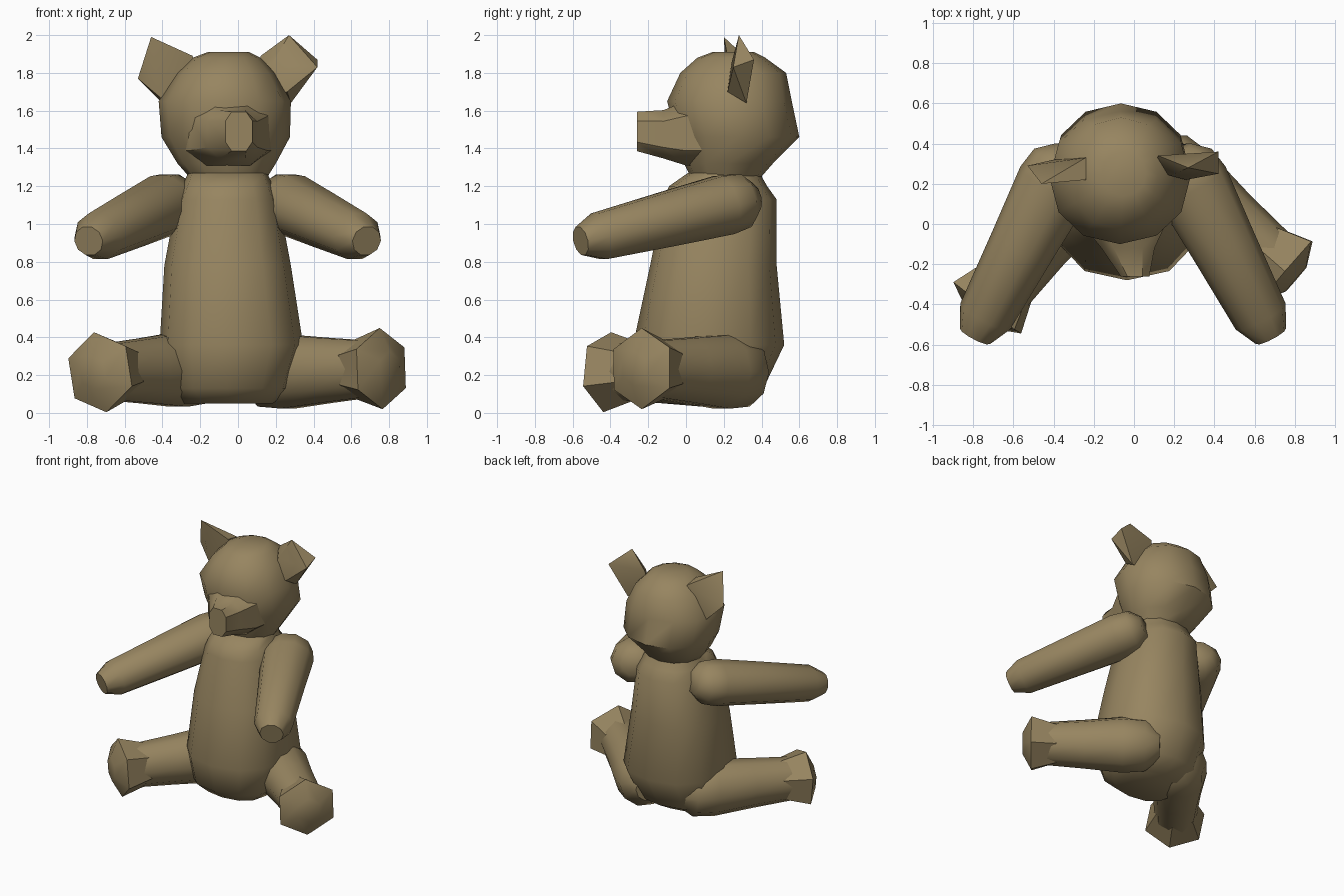
import bpy, bmesh, math
from mathutils import Vector

if "Cube" in bpy.data.objects:
    bpy.data.objects.remove(bpy.data.objects["Cube"])

fur = bpy.data.materials.new("brown fur")
fur.diffuse_color = (0.31, 0.235, 0.118, 1)
fur.use_nodes = True
fur.node_tree.nodes["Principled BSDF"].inputs["Base Color"].default_value = fur.diffuse_color


def finish(name, bm, angle):
    bmesh.ops.recalc_face_normals(bm, faces=bm.faces)
    me = bpy.data.meshes.new(name)
    bm.to_mesh(me)
    bm.free()
    me.materials.append(fur)
    ob = bpy.data.objects.new(name, me)
    bpy.context.collection.objects.link(ob)
    bpy.ops.object.select_all(action='DESELECT')
    ob.select_set(True)
    bpy.context.view_layer.objects.active = ob
    bpy.ops.object.shade_smooth_by_angle(angle=math.radians(angle))
    return ob


def ring(c, u, v, ru, rv, n, power=1.0, phase=0.0):
    """Points of a (super)ellipse around c in the plane of u and v."""
    pts = []
    for i in range(n):
        a = phase + 2 * math.pi * i / n
        x, y = math.cos(a), math.sin(a)
        x = math.copysign(abs(x) ** power, x)
        y = math.copysign(abs(y) ** power, y)
        pts.append(Vector(c) + Vector(u) * (ru * x) + Vector(v) * (rv * y))
    return pts


def loft(name, rings, angle=50):
    bm = bmesh.new()
    rows = [[bm.verts.new(p) for p in r] for r in rings]
    n = len(rows[0])
    for a, b in zip(rows, rows[1:]):
        for i in range(n):
            j = (i + 1) % n
            bm.faces.new((a[i], a[j], b[j], b[i]))
    bm.faces.new(rows[0])
    bm.faces.new(rows[-1])
    return finish(name, bm, angle)


def stack(name, levels, power):
    """Vertical loft; each level is z, x centre, x radius, y front, y back."""
    loft(name, [ring((cx, (y0 + y1) / 2, z), (1, 0, 0), (0, 1, 0),
                     rx, (y1 - y0) / 2, 12, power)
                for z, cx, rx, y0, y1 in levels])


def limb(name, a, b, steps, n, phase=0.0):
    """Tube from a to b; each step is position along it, radius."""
    a, b = Vector(a), Vector(b)
    d = (b - a).normalized()
    u = d.cross(Vector((0, 0, 1))).normalized()
    v = u.cross(d)
    loft(name, [ring(a.lerp(b, t), u, v, ru, rv, n, 1, phase)
                for t, ru, rv in steps])


def hull(name, pts):
    bm = bmesh.new()
    for p in pts:
        bm.verts.new(p)
    bmesh.ops.convex_hull(bm, input=bm.verts)
    finish(name, bm, 40)


MID = -0.055  # the torso's mirror plane

# Torso
stack("torso", [(0.05, MID, 0.24, -0.12, 0.27), (0.13, MID, 0.33, -0.21, 0.41),
                (0.36, MID + .02, 0.38, -0.28, 0.52), (0.78, MID, 0.335, -0.19, 0.48),
                (1.13, MID, 0.27, -0.12, 0.48), (1.20, MID, 0.24, -0.09, 0.43),
                (1.27, MID, 0.21, 0.01, 0.39)], 0.85)

# Head
stack("head", [(1.24, -0.05, 0.20, 0.03, 0.39), (1.32, -0.06, 0.26, -0.01, 0.46),
               (1.46, -0.065, 0.34, -0.05, 0.60), (1.65, -0.07, 0.35, -0.10, 0.56),
               (1.80, -0.065, 0.26, -0.03, 0.53), (1.88, -0.06, 0.18, 0.06, 0.42),
               (1.91, -0.05, 0.11, 0.14, 0.36)], 0.95)

# Muzzle
loft("muzzle", [ring((cx, y, (z0 + z1) / 2), (1, 0, 0), (0, 0, 1),
                     rx, (z1 - z0) / 2, 8, 0.7, math.pi / 8)
                for y, cx, rx, z0, z1 in
                [(0.18, -0.06, 0.27, 1.29, 1.70), (0.0, -0.05, 0.22, 1.30, 1.66),
                 (-0.12, -0.03, 0.14, 1.34, 1.61), (-0.26, 0.005, 0.075, 1.38, 1.60)]], 40)

# Ears, each bent a little differently
hull("left_ear", [(-.46, .20, 1.99), (-.53, .29, 1.77), (-.40, .32, 1.64),
                  (-.40, .22, 1.66), (-.24, .33, 1.87), (-.24, .22, 1.89),
                  (-.20, .28, 1.70)])
hull("right_ear", [(.27, .28, 2.0), (.42, .36, 1.87), (.42, .25, 1.83),
                   (.28, .32, 1.64), (.26, .22, 1.70), (.12, .34, 1.89),
                   (.18, .24, 1.85), (.10, .28, 1.70)])

# Arms
for side, s in (("left", -1), ("right", 1)):
    limb(side + "_arm", (MID + s * 0.32, 0.24, 1.11), (MID + s * 0.685, -0.46, 0.935),
         [(-0.17, 0.09, 0.08), (-0.08, 0.17, 0.15), (0.06, 0.19, 0.165),
          (0.5, 0.165, 0.15), (1.0, 0.14, 0.13), (1.14, 0.085, 0.08)], 10)

# Legs with flared feet
for side, hip, foot, phase in (
        ("left", (-0.24, 0.22, 0.23), (-0.74, -0.43, 0.215), 0.35),
        ("right", (0.17, 0.27, 0.215), (0.77, -0.245, 0.235), 0.5)):
    limb(side + "_leg", hip, foot,
         [(-0.18, 0.10, 0.10), (-0.05, 0.19, 0.19), (0.15, 0.20, 0.205),
          (0.5, 0.17, 0.18), (0.9, 0.15, 0.155)], 10)
    limb(side + "_foot", hip, foot,
         [(0.74, 0.15, 0.155), (0.98, 0.225, 0.215), (1.06, 0.09, 0.09)], 6, phase)
